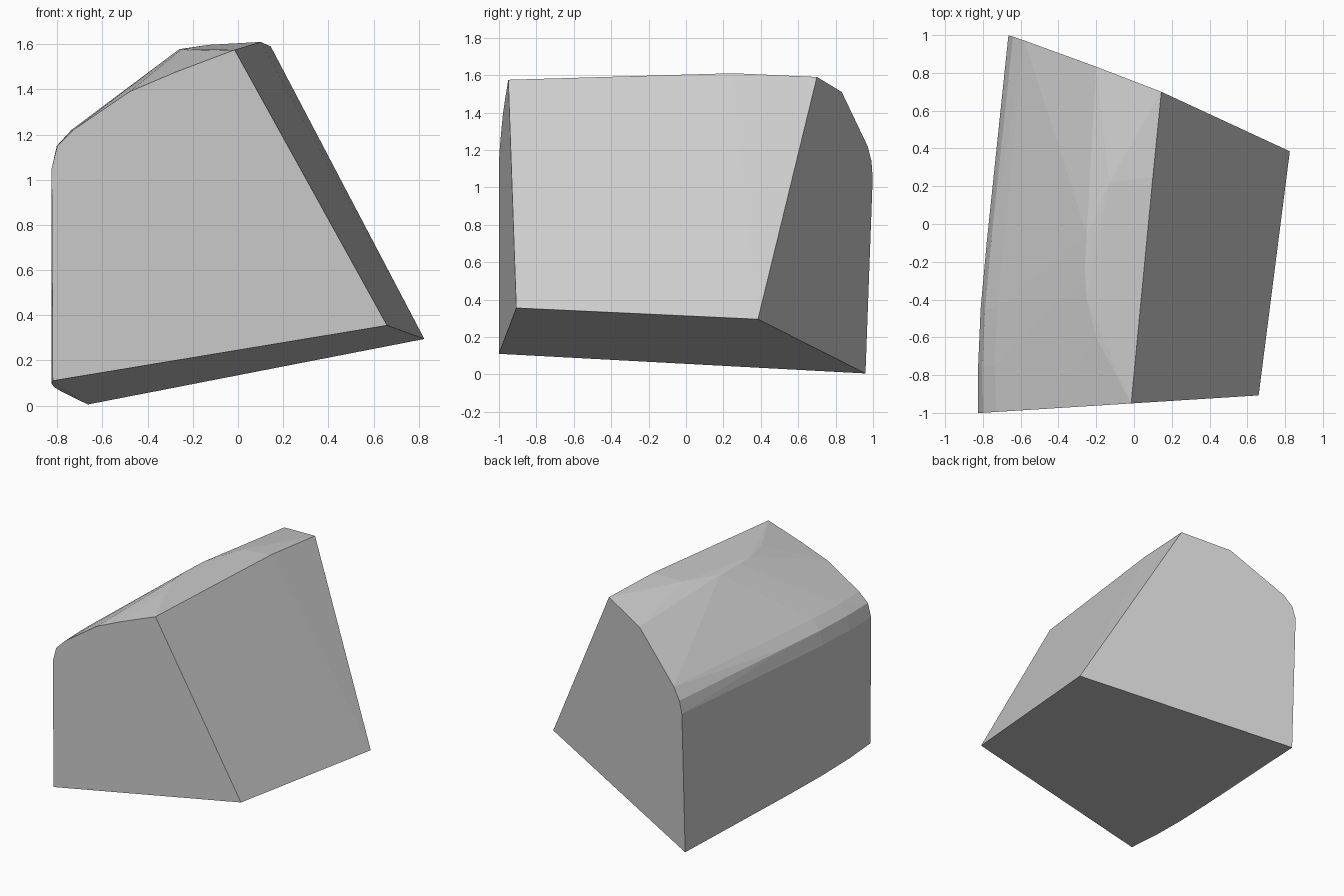
import bpy, bmesh

if "Cube" in bpy.data.objects:
    bpy.data.objects.remove(bpy.data.objects["Cube"])


def front_y(x, z):
    return -0.949 + 0.063 * x


def back_y(x, z):
    return 0.698 - 0.393 * x + 0.037 * z


points = []

# Flat front end: outline as (x, z)
front = [(-0.82, 0.11), (0.66, 0.355), (-0.015, 1.575), (-0.28, 1.475),
         (-0.48, 1.39), (-0.73, 1.22), (-0.80, 1.15), (-0.825, 1.05)]
points += [(x, front_y(x, z), z) for x, z in front]

# Flat back end: outline as (x, z)
back = [(-0.665, 0.005), (0.825, 0.295), (0.145, 1.59), (-0.20, 1.51),
        (-0.58, 1.22), (-0.64, 1.14), (-0.665, 1.05)]
points += [(x, back_y(x, z), z) for x, z in back]

# Gently bowed left side with its rounded shoulder
for x, y in [(-0.825, -0.75), (-0.812, -0.45), (-0.78, -0.10)]:
    points.append((x, y, 0.11 - 0.0536 * (y + 1)))
    points += [(x + dx, y, z) for dx, z in [(0, 1.05), (0.023, 1.15), (0.087, 1.22)]]

# Worn ridge and crown
points += [(-0.20, -0.60, 1.57), (-0.25, -0.40, 1.578), (-0.26, -0.25, 1.578),
           (-0.25, -0.05, 1.578), (-0.13, 0.22, 1.597), (0.10, 0.25, 1.61)]

# Stone block as the hull of these corners
bm = bmesh.new()
verts = [bm.verts.new(p) for p in points]
hull = bmesh.ops.convex_hull(bm, input=verts)
bmesh.ops.delete(bm, geom=[v for v in bm.verts if not v.link_faces], context='VERTS')
bmesh.ops.dissolve_limit(bm, angle_limit=0.015, verts=bm.verts[:], edges=bm.edges[:])
bmesh.ops.recalc_face_normals(bm, faces=bm.faces[:])
mesh = bpy.data.meshes.new("stone_block")
bm.to_mesh(mesh)
bm.free()

stone = bpy.data.objects.new("stone_block", mesh)
bpy.context.collection.objects.link(stone)

# Single grey colour
grey = bpy.data.materials.new("stone grey")
grey.diffuse_color = (0.6, 0.6, 0.6, 1)
grey.use_nodes = True
grey.node_tree.nodes["Principled BSDF"].inputs["Base Color"].default_value = grey.diffuse_color
mesh.materials.append(grey)
